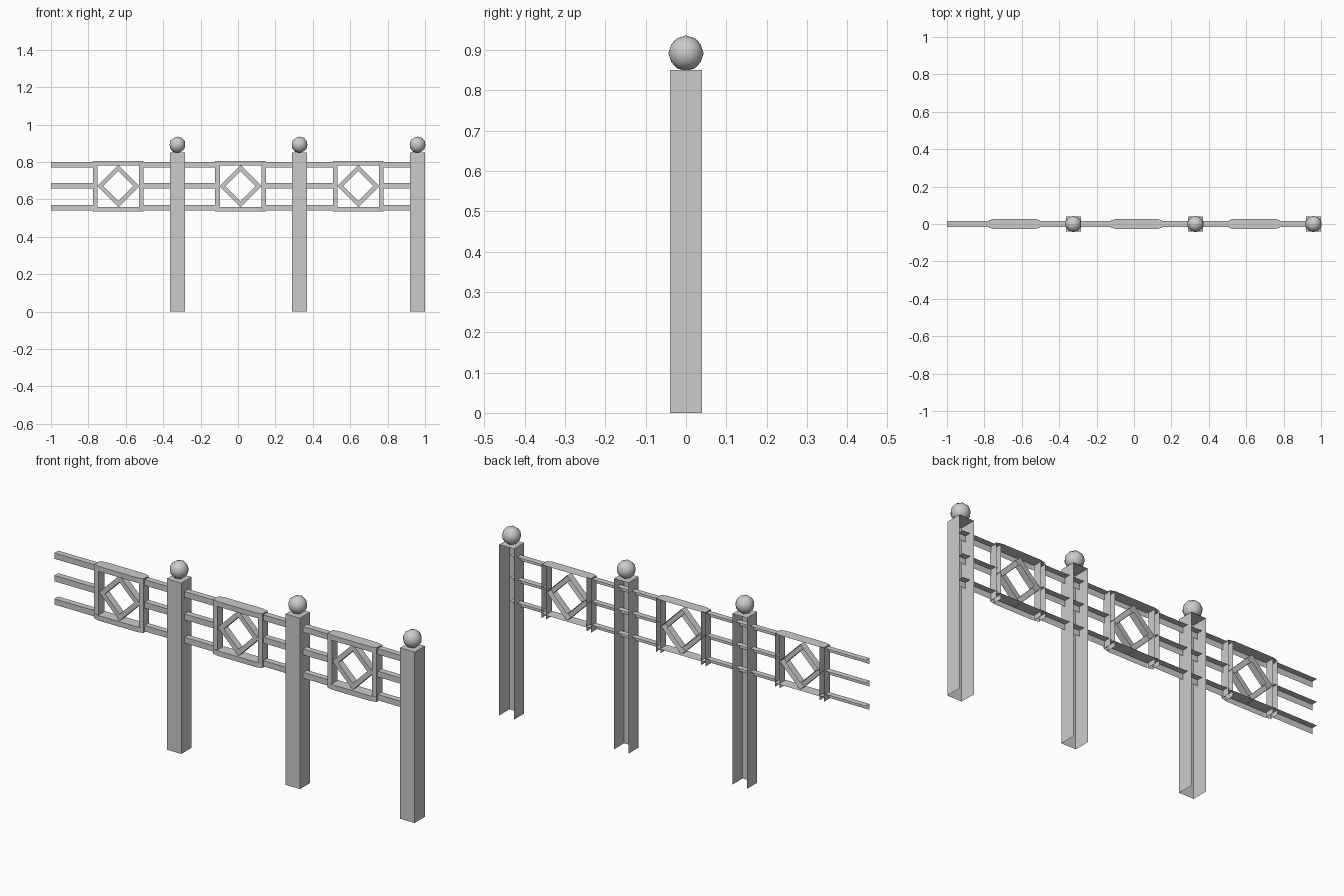
import bpy, bmesh, math
from mathutils import Vector

if "Cube" in bpy.data.objects:
    bpy.data.objects.remove(bpy.data.objects["Cube"])


def finish(name, bm):
    mesh = bpy.data.meshes.new(name)
    bm.to_mesh(mesh)
    bm.free()
    obj = bpy.data.objects.new(name, mesh)
    bpy.context.collection.objects.link(obj)
    return obj


def channel(name, x0, x1, d, z0, z1, open_dirs):
    """Box of half depth d, with the faces pointing along open_dirs left out."""
    bm = bmesh.new()
    bmesh.ops.create_cube(bm, size=1)
    bm.normal_update()
    gone = [f for f in bm.faces if any(f.normal.dot(Vector(o)) > 0.9 for o in open_dirs)]
    bmesh.ops.delete(bm, geom=gone, context='FACES')
    for v in bm.verts:
        v.co = Vector((x0 + (v.co.x + 0.5) * (x1 - x0), v.co.y * 2 * d,
                       z0 + (v.co.z + 0.5) * (z1 - z0)))
    return finish(name, bm)


BACK, DOWN, UP = (0, 1, 0), (0, 0, -1), (0, 0, 1)
LEFT, RIGHT = (-1, 0, 0), (1, 0, 0)


def tapered_bar(name, x0, x1, z0, z1):
    """Frame bar with narrowed ends: top face and bent front only."""
    bm = bmesh.new()
    plan = [(x0, -0.02), (x0 + 0.03, -0.028), (x1 - 0.03, -0.028), (x1, -0.02),
            (x1, 0.02), (x1 - 0.03, 0.028), (x0 + 0.03, 0.028), (x0, 0.02)]
    top = [bm.verts.new((x, y, z1)) for x, y in plan]
    low = [bm.verts.new((x, y, z0)) for x, y in plan[:4]]
    bm.faces.new(top)
    for i in range(3):
        bm.faces.new((low[i], low[i + 1], top[i + 1], top[i]))
    return finish(name, bm)


def diamond(name, cx, cz, r_out, r_in, d):
    """Square ring standing on its corner, open at the back."""
    bm = bmesh.new()

    def ring(r, y):
        return [bm.verts.new((cx + r * math.cos(i * math.pi / 2), y,
                              cz + r * math.sin(i * math.pi / 2))) for i in range(4)]
    of, inf, ob, inb = ring(r_out, -d), ring(r_in, -d), ring(r_out, d), ring(r_in, d)
    for i in range(4):
        j = (i + 1) % 4
        bm.faces.new((of[i], of[j], inf[j], inf[i]))
        bm.faces.new((ob[i], ob[j], of[j], of[i]))
        bm.faces.new((inf[i], inf[j], inb[j], inb[i]))
    return finish(name, bm)


# Posts with ball finials
for cx in (-0.324, 0.329, 0.96):
    channel("post", cx - 0.04, cx + 0.04, 0.04, 0, 0.85, [BACK, DOWN])
    bm = bmesh.new()
    bmesh.ops.create_icosphere(bm, subdivisions=2, radius=0.044)
    bmesh.ops.translate(bm, verts=bm.verts, vec=(cx, 0, 0.892))
    for f in bm.faces:
        f.smooth = True
    finish("ball_finial", bm)

# Decorative square panels
for cx in (-0.64, 0.0135, 0.643):
    h = 0.136
    for x0 in (cx - h, cx + h - 0.025):
        channel("panel_stile", x0, x0 + 0.025, 0.022, 0.537, 0.803, [BACK, UP, DOWN])
    for z0 in (0.535, 0.78):
        tapered_bar("panel_bar", cx - h, cx + h, z0, z0 + 0.025)
    diamond("panel_diamond", cx, 0.671, 0.113, 0.08, 0.017)

# Three rows of rails running between the panels
for z0 in (0.542, 0.658, 0.77):
    for x0, x1 in ((-1, -0.764), (-0.516, -0.111), (0.138, 0.519), (0.767, 0.96)):
        channel("rail", x0, x1, 0.015, z0, z0 + 0.029, [BACK, DOWN, LEFT, RIGHT])
